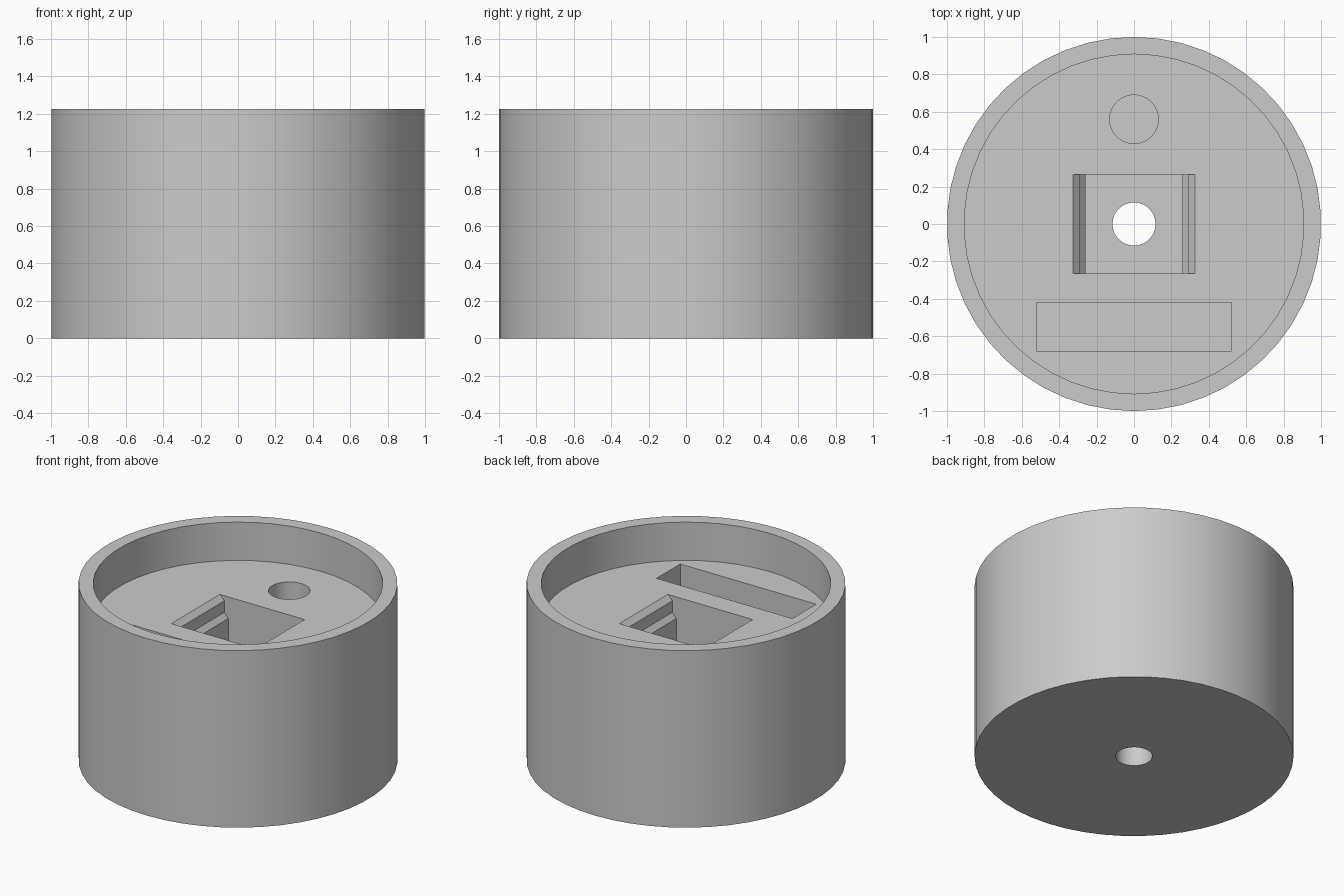
import bpy
import bmesh
from math import radians

if "Cube" in bpy.data.objects:
    bpy.data.objects.remove(bpy.data.objects["Cube"])

HEIGHT, FLOOR = 1.225, 0.96
ABOVE = HEIGHT + 0.1

grey = bpy.data.materials.new("plain_grey")
grey.use_nodes = True
grey.diffuse_color = (0.6, 0.6, 0.6, 1)
grey.node_tree.nodes["Principled BSDF"].inputs["Base Color"].default_value = grey.diffuse_color


def prism(name, outline, offset):
    """Extrude a closed outline of 3D points along an offset."""
    bm = bmesh.new()
    face = bm.faces.new([bm.verts.new(p) for p in outline])
    top = bmesh.ops.extrude_face_region(bm, geom=[face])["geom"]
    bmesh.ops.translate(bm, vec=offset,
                        verts=[v for v in top if isinstance(v, bmesh.types.BMVert)])
    bmesh.ops.recalc_face_normals(bm, faces=bm.faces)
    mesh = bpy.data.meshes.new(name)
    bm.to_mesh(mesh)
    bm.free()
    obj = bpy.data.objects.new(name, mesh)
    bpy.context.collection.objects.link(obj)
    mesh.materials.append(grey)
    return obj


def cylinder(name, radius, low, high, y=0, sides=50):
    bpy.ops.mesh.primitive_cylinder_add(vertices=sides, radius=radius, depth=high - low,
                                        location=(0, y, (low + high) / 2))
    obj = bpy.context.object
    obj.name = name
    obj.data.materials.append(grey)
    return obj


def cut(body, cutter):
    """Subtract the cutter from the body and discard it."""
    cutter.hide_render = True
    mod = body.modifiers.new("cut", "BOOLEAN")
    mod.operation = "DIFFERENCE"
    mod.solver = "EXACT"
    mod.object = cutter
    bpy.context.view_layer.objects.active = body
    bpy.ops.object.modifier_apply(modifier=mod.name)
    bpy.data.objects.remove(cutter)


# Solid round body with a shallow recess inside the rim
body = cylinder("round_base", 1, 0, HEIGHT)
cut(body, cylinder("recess", 0.908, FLOOR, ABOVE))

# Central square socket: chamfered mouth, sloped ledge, straight shaft
half = [(0.26, 0.41), (0.26, 0.81), (0.29, 0.845), (0.29, 0.925),
        (0.325, FLOOR), (0.325, FLOOR + 0.1)]
profile = half + [(-x, z) for x, z in reversed(half)]
cut(body, prism("socket", [(x, -0.265, z) for x, z in profile], (0, 0.53, 0)))

# Through hole under the socket and round pocket at the back
cut(body, cylinder("through_hole", 0.115, -0.1, 0.6))
cut(body, cylinder("round_pocket", 0.13, 0.46, FLOOR + 0.1, y=0.56))

# Long slot at the front
corners = [(-0.52, -0.68), (0.52, -0.68), (0.52, -0.42), (-0.52, -0.42)]
cut(body, prism("slot", [(x, y, 0.46) for x, y in corners], (0, 0, FLOOR - 0.36)))

# Smooth the round walls, keep the edges sharp
bpy.ops.object.select_all(action="DESELECT")
body.select_set(True)
bpy.context.view_layer.objects.active = body
bpy.ops.object.shade_smooth_by_angle(angle=radians(30))
